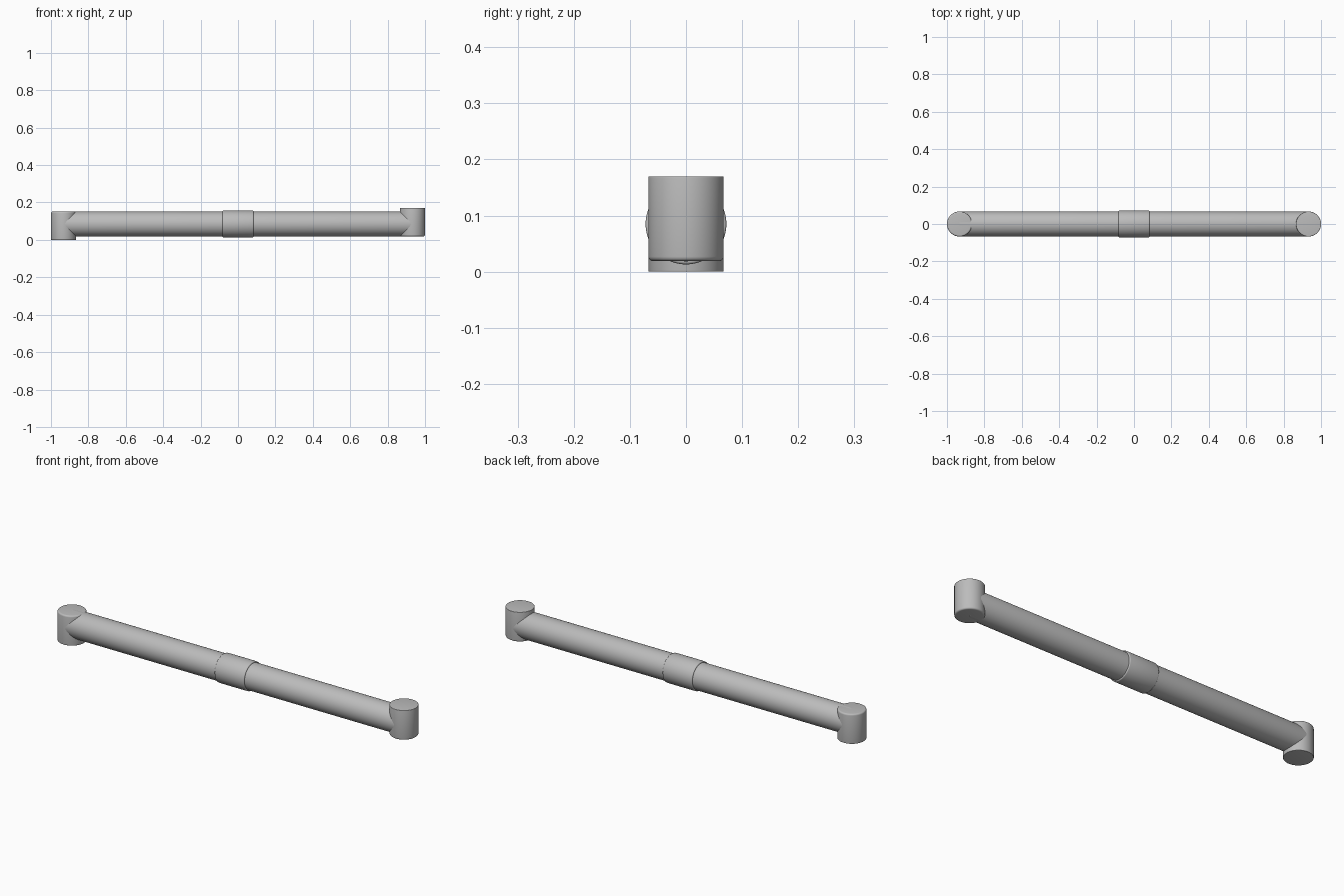
import bpy
import bmesh
from math import pi, radians
from mathutils import Matrix

cube = bpy.data.objects.get("Cube")
if cube:
    bpy.data.objects.remove(cube, do_unlink=True)

AXIS_Z = 0.085
CAP_R = 0.067
CAP_X = 1 - CAP_R

grey = bpy.data.materials.new("light_grey")
grey.use_nodes = True
colour = (0.5, 0.5, 0.5, 1)
grey.diffuse_color = colour
grey.node_tree.nodes["Principled BSDF"].inputs["Base Color"].default_value = colour


def lathe(name, profile, matrix, steps=96):
    """Spin a (radius, height) profile around local z, then place it."""
    bm = bmesh.new()
    verts = [bm.verts.new((r, 0, h)) for r, h in profile]
    edges = [bm.edges.new(pair) for pair in zip(verts, verts[1:])]
    bmesh.ops.spin(bm, geom=verts + edges, cent=(0, 0, 0), axis=(0, 0, 1),
                   angle=2 * pi, steps=steps)
    bmesh.ops.remove_doubles(bm, verts=bm.verts, dist=1e-5)
    bmesh.ops.recalc_face_normals(bm, faces=bm.faces)
    bm.transform(matrix)
    mesh = bpy.data.meshes.new(name)
    bm.to_mesh(mesh)
    bm.free()
    mesh.materials.append(grey)
    obj = bpy.data.objects.new(name, mesh)
    bpy.context.collection.objects.link(obj)
    bpy.ops.object.select_all(action="DESELECT")
    obj.select_set(True)
    bpy.context.view_layer.objects.active = obj
    bpy.ops.object.shade_smooth_by_angle(angle=radians(35))
    return obj


def rod(radius, low, high, low_round, high_round):
    """Closed cylinder profile with a quarter-round at each rim."""
    arc = [(0, 1), (0.076, 0.617), (0.293, 0.293), (0.617, 0.076), (1, 0)]
    bottom = [(radius - a * low_round, low + b * low_round) for a, b in arc]
    top = [(radius - a * high_round, high - b * high_round) for a, b in arc]
    return [(0, low)] + bottom[::-1] + top + [(0, high)]


along_x = Matrix.Translation((0, 0, AXIS_Z)) @ Matrix.Rotation(pi / 2, 4, "Y")

# Long tube and the sleeve around its middle
lathe("main_tube", rod(0.0665, -CAP_X, CAP_X, 0.002, 0.002), along_x)
lathe("centre_sleeve", rod(0.072, -0.083, 0.083, 0.005, 0.005), along_x)

# Upright end sockets: the left one sits high, the right one is its half-turn twin
cap = rod(CAP_R, -0.066, AXIS_Z, 0.008, 0.002)
for name, angle in (("left_socket", 0), ("right_socket", pi)):
    place = (Matrix.Translation((0, 0, AXIS_Z)) @ Matrix.Rotation(angle, 4, "Y")
             @ Matrix.Translation((CAP_X, 0, 0)))
    lathe(name, cap, place)
